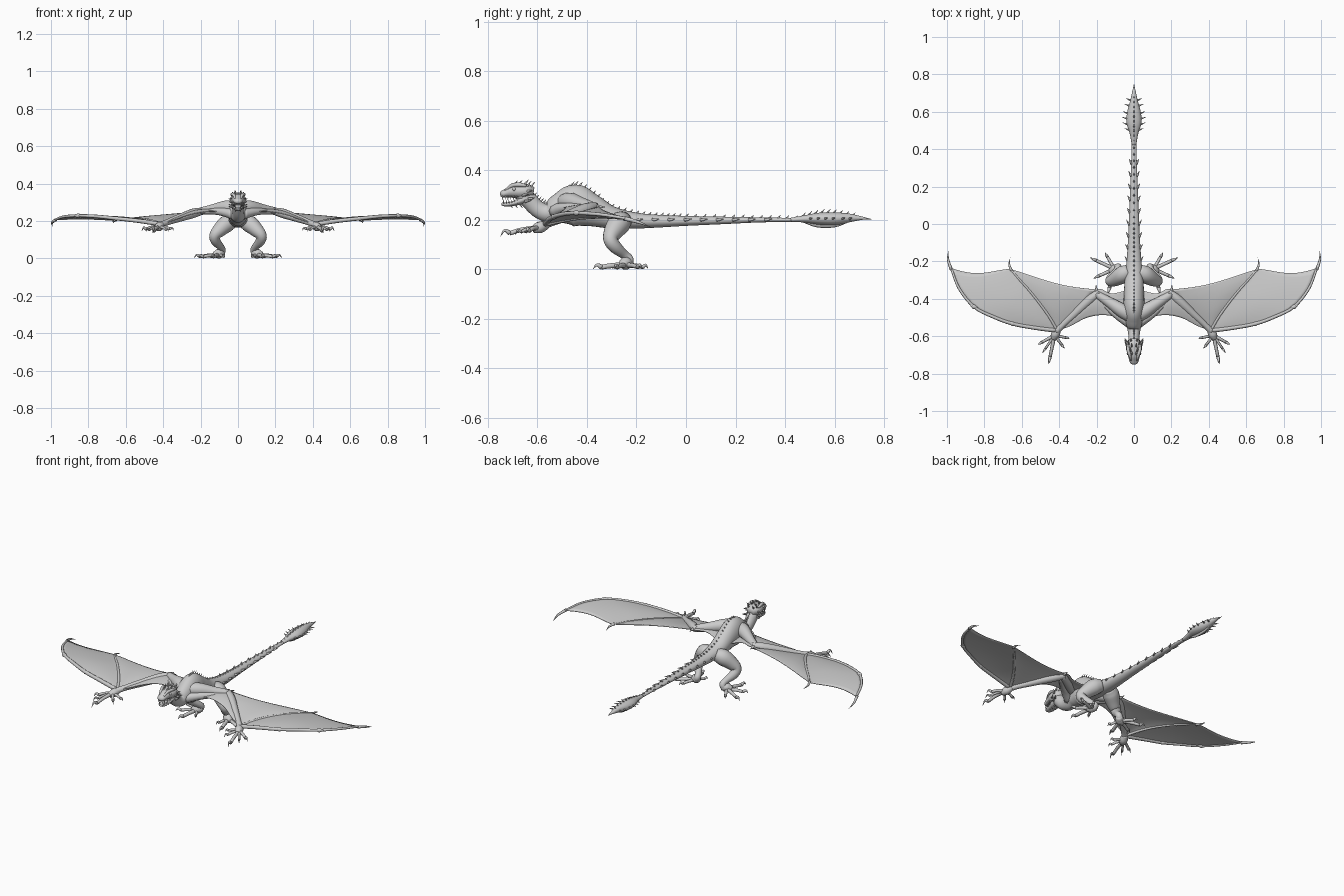
import bpy, bmesh, math
from mathutils import Vector


def catmull(pts, t):
    """Smooth interpolation through tuples of any length, t in 0..1."""
    n = len(pts) - 1
    i = min(int(t * n), n - 1)
    f = t * n - i
    b, c = pts[i], pts[i + 1]
    a = pts[i - 1] if i > 0 else [2 * p - q for p, q in zip(b, c)]
    d = pts[i + 2] if i + 2 <= n else [2 * q - p for p, q in zip(b, c)]
    return [0.5 * (2 * q + (r - p) * f + (2 * p - 5 * q + 4 * r - s) * f * f
            + (3 * q - p - 3 * r + s) * f ** 3) for p, q, r, s in zip(a, b, c, d)]


def tube(bm, pts, sides=10, sub=4):
    """Sweep an ellipse along points (x, y, z, r) or (x, y, z, r_side, r_up)."""
    steps = (len(pts) - 1) * sub
    ring_pts = [catmull(pts, k / steps) for k in range(steps + 1)]
    pos = [Vector(p[:3]) for p in ring_pts]
    side, rings = None, []
    for k, p in enumerate(ring_pts):
        t = (pos[min(k + 1, steps)] - pos[max(k - 1, 0)]).normalized()
        if side is None:
            side = t.cross(Vector((0, 0, 1) if abs(t.z) < 0.9 else (0, 1, 0)))
        side = (side - t * side.dot(t)).normalized()
        up = side.cross(t)
        ra, rb = max(p[3], 0.0006), max(p[-1], 0.0006)
        rings.append([bm.verts.new(pos[k] + side * ra * math.cos(2 * math.pi * j / sides)
                      + up * rb * math.sin(2 * math.pi * j / sides)) for j in range(sides)])
    for r0, r1 in zip(rings, rings[1:]):
        for j in range(sides):
            bm.faces.new((r0[j], r0[(j + 1) % sides], r1[(j + 1) % sides], r1[j]))
    bm.faces.new(rings[0][::-1])
    bm.faces.new(rings[-1])


def spike(bm, base, tip, r):
    mid = [(a + b) / 2 for a, b in zip(base, tip)]
    tube(bm, [(*base, r), (*mid, r * 0.6), (*tip, 0)], 6, 1)


def claw_digit(bm, a, b, r, lift, hook):
    """Toe or finger with a knuckle arch and a hooked claw."""
    a, b = Vector(a), Vector(b)
    m, e = a.lerp(b, 0.45), a.lerp(b, 0.75)
    m.z += lift
    e.z += lift * 0.6
    tube(bm, [(*a, r), (*m, r * 0.85), (*e, r * 0.8)], 8, 3)
    c = e.lerp(b, 0.55)
    c.z += hook
    tube(bm, [(*e, r * 0.85), (*c, r * 0.55), (*b, 0)], 8, 3)


def panel(bm, A, B, scallop, camber, nv=20, ns=14):
    """Skin stretched between two bones, with a scalloped trailing edge."""
    grid = []
    for i in range(nv + 1):
        row = []
        for j in range(ns + 1):
            s = j / ns
            v = i / nv * (1 - scallop * math.sin(math.pi * s))
            p = Vector(catmull(A, v)).lerp(Vector(catmull(B, v)), s)
            p.z += camber * math.sin(math.pi * s) * math.sin(math.pi * min(1, v))
            row.append(bm.verts.new(p))
        grid.append(row)
    for i in range(nv):
        for j in range(ns):
            bm.faces.new((grid[i][j], grid[i + 1][j], grid[i + 1][j + 1], grid[i][j + 1]))


def finish(bm, name, mirror=False, solid=0):
    bmesh.ops.remove_doubles(bm, verts=bm.verts, dist=0.00005)
    bmesh.ops.recalc_face_normals(bm, faces=bm.faces)
    me = bpy.data.meshes.new(name)
    bm.to_mesh(me)
    bm.free()
    ob = bpy.data.objects.new(name, me)
    bpy.context.collection.objects.link(ob)
    for p in me.polygons:
        p.use_smooth = True
    if solid:
        m = ob.modifiers.new("thickness", 'SOLIDIFY')
        m.thickness, m.offset = solid, 0
    if mirror:
        ob.modifiers.new("mirror", 'MIRROR').use_clip = False
    return ob


# Body: neck, humped back and tail in one sweep (y, z, half width, half height)
sections = [(-.665, .31, .034, .032), (-.635, .28, .032, .034), (-.6, .245, .03, .034),
            (-.56, .228, .036, .038), (-.515, .245, .048, .06), (-.45, .258, .056, .085),
            (-.38, .238, .054, .066), (-.3, .21, .05, .045), (-.2, .197, .04, .032),
            (-.1, .195, .033, .025), (0, .196, .028, .02), (.15, .198, .022, .015),
            (.3, .2, .016, .01), (.44, .2, .012, .008)]
bm = bmesh.new()
tube(bm, [(0, *s) for s in sections], 24, 5)
finish(bm, "body")

# Tail blade
bm = bmesh.new()
tube(bm, [(0, .42, .2, .012, .008), (0, .48, .204, .022, .015), (0, .54, .205, .04, .025),
          (0, .6, .205, .036, .026), (0, .66, .208, .02, .018), (0, .71, .207, .009, .007),
          (0, .75, .203, 0, 0)], 14)
tube(bm, [(0, .47, .195, .004, .004), (0, .53, .185, .007, .015), (0, .6, .182, .008, .012),
          (0, .66, .196, .003, .004)], 8)
finish(bm, "tail_blade")

# Spines along the back and tail
bm = bmesh.new()
N = 52
for k in range(6, N + 1):
    _, y, z, w, h = catmull([(0, *s) for s in sections], k / N)
    L = .02 if y < -.35 else .013
    spike(bm, (0, y, z + h - .004), (0, y + L * .8, z + h + L * .75), .006)
for k in range(9):
    y = .47 + k * .025
    top = .218 + .014 * math.sin(math.pi * k / 8)
    spike(bm, (0, y, top - .004), (0, y + .014, top + .012), .005)
finish(bm, "back_spines")

# Side barbs of the tail
bm = bmesh.new()
for k in range(9):
    y = -.2 + k * .065
    w = .038 - .027 * (y + .2) / .6
    spike(bm, (w * .8, y, .2), (w + .012, y + .028, .204), .008)
for y, w in ((.5, .025), (.53, .035), (.56, .038), (.59, .035), (.63, .026), (.66, .018)):
    spike(bm, (w * .8, y, .205), (w + .026, y + .012, .208), .006)
finish(bm, "tail_barbs", True)

# Head: skull with snout, and open lower jaw
bm = bmesh.new()
tube(bm, [(0, -.615, .312, .022, .02), (0, -.64, .315, .041, .03), (0, -.67, .315, .042, .03),
          (0, -.7, .315, .033, .027), (0, -.727, .308, .026, .018), (0, -.742, .303, .021, .014),
          (0, -.75, .3, .01, .006)], 18)
finish(bm, "skull")
bm = bmesh.new()
tube(bm, [(0, -.64, .29, .034, .022), (0, -.67, .276, .032, .015), (0, -.7, .266, .026, .01),
          (0, -.73, .262, .02, .008), (0, -.745, .265, .01, .005)], 14)
finish(bm, "lower_jaw")

# Brows, horns, cheek spikes, teeth and nostrils
bm = bmesh.new()
tube(bm, [(.014, -.73, .318, .005), (.022, -.705, .338, .008), (.031, -.675, .342, .009),
          (.033, -.645, .338, .006)], 8)
for x, y, z in ((.01, -.7, .34), (.018, -.68, .343), (.012, -.655, .345), (.026, -.645, .338),
                (.015, -.63, .335)):
    spike(bm, (x, y, z - .005), (x * 1.15, y + .02, z + .019), .006)
for y, z in ((-.66, .3), (-.645, .315), (-.635, .285), (-.65, .275)):
    spike(bm, (.034, y, z), (.05, y + .026, z + .004), .007)
for k in range(6):
    y = -.74 + k * .011
    x = .015 + k * .0028
    spike(bm, (x, y, .298), (x, y - .002, .28), .003)
    spike(bm, (x * .9, y + .004, .267), (x * .9, y + .002, .283), .003)
for k in range(3):
    spike(bm, (.01, -.71 + k * .02, .262), (.012, -.7 + k * .02, .248), .004)
finish(bm, "horns_and_teeth", True)
bm = bmesh.new()
bmesh.ops.create_uvsphere(bm, u_segments=12, v_segments=8, radius=.007)
bmesh.ops.translate(bm, verts=bm.verts, vec=(.032, -.694, .324))
finish(bm, "eye", True)

# Wing arm: shoulder, elbow, wrist
wrist, elbow = (.41, -.57, .182), (.2, -.365, .253)
bm = bmesh.new()
tube(bm, [(.0, -.5, .27, .035), (.06, -.465, .272, .038), (.13, -.42, .262, .028),
          (.2, -.375, .252, .02)], 14)
tube(bm, [(.185, -.365, .255, .017), (.235, -.405, .242, .025), (.31, -.475, .217, .021),
          (.38, -.54, .192, .016), (.415, -.575, .178, .018)], 14)
tube(bm, [(.02, -.53, .235, .03), (.1, -.48, .25, .02), (.2, -.39, .248, .012)], 10)
spike(bm, (.2, -.37, .253), (.203, -.325, .252), .012)
finish(bm, "wing_arm", True)

# Wing fingers and their tip claws
finger1 = [wrist, (.53, -.555, .2), (.65, -.533, .213), (.755, -.495, .224), (.855, -.443, .228),
           (.935, -.345, .222), (.978, -.235, .205)]
finger2 = [wrist, (.45, -.5, .197), (.5, -.43, .208), (.56, -.355, .212), (.61, -.3, .21),
           (.64, -.265, .207), (.662, -.24, .204)]
bm = bmesh.new()
for f, r in ((finger1, .012), (finger2, .009)):
    tube(bm, [(*p, r * (1 - .08 * i)) for i, p in enumerate(f)], 8)
for p in (finger1[2], finger1[4]):
    tube(bm, [(p[0] - .02, p[1] - .006, p[2], .004), (*p, .012),
              (p[0] + .02, p[1] + .012, p[2], .004)], 8)
tube(bm, [(.976, -.245, .205, .009), (.994, -.19, .19, .006), (.992, -.14, .17, 0)], 8)
tube(bm, [(.655, -.25, .204, .008), (.667, -.215, .198, .005), (.662, -.18, .188, 0)], 8)
finish(bm, "wing_fingers", True)

# Wing membrane in three panels
rear = [wrist, (.36, -.52, .198), (.3, -.46, .22), (.25, -.41, .238), (.2, -.35, .253)]
lead = [wrist, (.34, -.545, .205), (.25, -.5, .235), (.15, -.487, .25), (.03, -.515, .245)]
inner = [wrist, (.3, -.46, .22), (.2, -.35, .253), (.12, -.372, .25), (.025, -.35, .228)]
bm = bmesh.new()
panel(bm, finger1, finger2, .06, .006)
panel(bm, finger2, rear, .09, .008)
panel(bm, lead, inner, 0, .012)
finish(bm, "wing_membrane", True, .004)

# Hands on the wing wrists
bm = bmesh.new()
tube(bm, [(.405, -.56, .182, .016), (.42, -.59, .17, .024, .015), (.432, -.615, .162, .016, .01)], 10)
for tip, r, hook in (((.457, -.75, .132), .011, .02), ((.515, -.645, .145), .01, .014),
                     ((.372, -.665, .142), .009, .012), ((.343, -.612, .148), .009, .01),
                     ((.49, -.69, .14), .008, .014)):
    claw_digit(bm, (.425, -.595, .168), tip, r, .008, hook)
finish(bm, "hand", True)

# Hind legs
bm = bmesh.new()
tube(bm, [(.025, -.25, .2, .035), (.06, -.27, .185, .046), (.1, -.295, .15, .038),
          (.125, -.305, .12, .029), (.118, -.285, .09, .026), (.092, -.25, .06, .019),
          (.085, -.23, .04, .019), (.1, -.24, .018, .02, .016)], 16)
finish(bm, "hind_leg", True)

# Hind feet
bm = bmesh.new()
tube(bm, [(.08, -.225, .03, .018), (.105, -.245, .024, .026, .017), (.13, -.255, .018, .014, .01)], 10)
for tip, r in (((.14, -.375, .003), .012), ((.215, -.29, .002), .011), ((.235, -.18, .003), .011),
               ((.155, -.153, .003), .01), ((.07, -.31, .003), .009)):
    claw_digit(bm, (.105, -.24, .018), tip, r, .004, .012)
finish(bm, "hind_foot", True)
